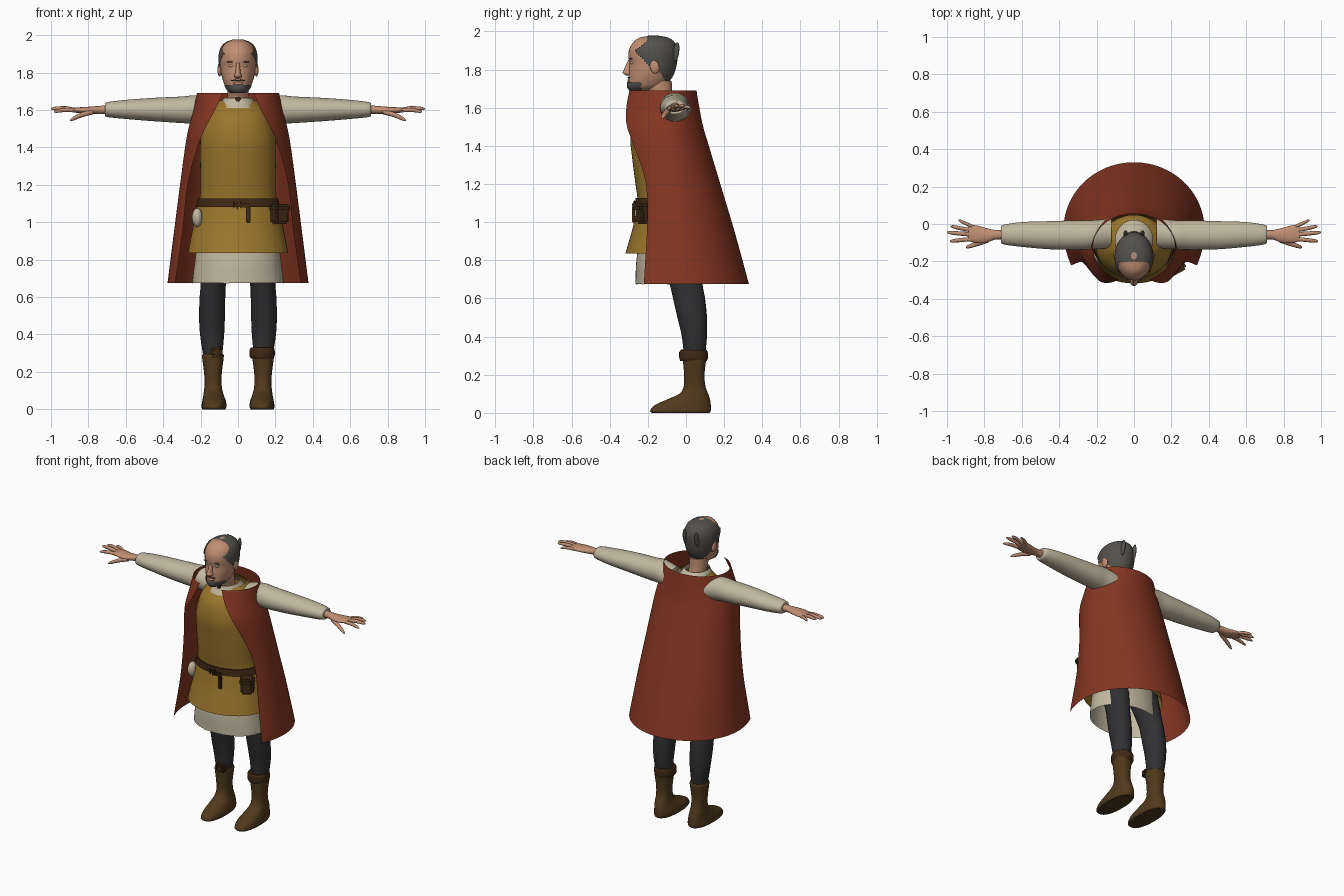
import bpy, bmesh, math
from mathutils import Vector

if "Cube" in bpy.data.objects:
    bpy.data.objects.remove(bpy.data.objects["Cube"])


def material(name, r, g, b):
    m = bpy.data.materials.new(name)
    m.diffuse_color = [(c / 255) ** 2.2 for c in (r, g, b)] + [1]
    m.use_nodes = True
    m.node_tree.nodes["Principled BSDF"].inputs["Base Color"].default_value = m.diffuse_color
    return m


RED = material("cape red", 133, 57, 39)
GOLD = material("tunic gold", 154, 118, 48)
LINEN = material("linen", 192, 182, 158)
SKIN = material("skin", 192, 142, 114)
HAIR = material("hair grey", 84, 82, 78)
GREY = material("trouser grey", 52, 52, 54)
BOOT = material("boot brown", 82, 60, 34)
BELT = material("belt brown", 66, 45, 27)


def make(name, bm, mat):
    bmesh.ops.recalc_face_normals(bm, faces=bm.faces)
    mesh = bpy.data.meshes.new(name)
    bm.to_mesh(mesh)
    bm.free()
    mesh.materials.append(mat)
    ob = bpy.data.objects.new(name, mesh)
    bpy.context.collection.objects.link(ob)
    return ob


def smooth_rows(rows, steps):
    """Catmull-Rom interpolation between cross-sections."""
    rows = [Vector(r) for r in rows]
    out = []
    for i in range(len(rows) - 1):
        p0, p1, p2 = rows[max(i - 1, 0)], rows[i], rows[i + 1]
        p3 = rows[min(i + 2, len(rows) - 1)]
        for k in range(steps):
            t = k / steps
            out.append(0.5 * (2 * p1 + (p2 - p0) * t + (2 * p0 - 5 * p1 + 4 * p2 - p3) * t * t
                              + (3 * p1 - p0 - 3 * p2 + p3) * t ** 3))
    return out + [rows[-1]]


def loft(name, mat, rows, axis="z", side=1, steps=4, segs=32, power=2.0,
         pad=0, caps=True, keep=None, hem=0):
    """Rows are (position, a0, a1, b0, b1): the extents of each oval section."""
    bm = bmesh.new()
    rings = []
    for j, (p, a0, a1, b0, b1) in enumerate(smooth_rows(rows, steps)):
        ring = []
        for i in range(segs):
            t = 2 * math.pi * i / segs
            c, s = math.cos(t), math.sin(t)
            a = (a0 + a1) / 2 + ((a1 - a0) / 2 + pad) * math.copysign(abs(c) ** (2 / power), c)
            b = (b0 + b1) / 2 + ((b1 - b0) / 2 + pad) * math.copysign(abs(s) ** (2 / power), s)
            q = p + (hem * abs(math.sin(3.5 * t) * math.sin(5 * t)) if j == 0 else 0)
            ring.append(bm.verts.new((a * side, b, q) if axis == "z" else (q * side, a, b)))
        rings.append(ring)
    for u, v in zip(rings, rings[1:]):
        for i in range(segs):
            n = (i + 1) % segs
            bm.faces.new((u[i], u[n], v[n], v[i]))
    if caps:
        bm.faces.new(rings[0])
        bm.faces.new(rings[-1])
    if keep:
        drop = [f for f in bm.faces if not keep(f.calc_center_median())]
        bmesh.ops.delete(bm, geom=drop, context="FACES")
    return make(name, bm, mat)


def ball(name, mat, loc, scale, tilt=0):
    bm = bmesh.new()
    bmesh.ops.create_uvsphere(bm, u_segments=16, v_segments=10, radius=1)
    ob = make(name, bm, mat)
    ob.location, ob.scale, ob.rotation_euler = loc, scale, (tilt, 0, 0)
    return ob


def box(name, mat, loc, size, bevel=0.008, turn=0):
    bm = bmesh.new()
    bmesh.ops.create_cube(bm, size=1)
    bmesh.ops.scale(bm, vec=size, verts=bm.verts)
    bmesh.ops.bevel(bm, geom=bm.edges[:], offset=bevel, segments=2, affect="EDGES")
    ob = make(name, bm, mat)
    ob.location, ob.rotation_euler = loc, (0, 0, turn)
    return ob


# Head, with hair and beard as trimmed shells over it
head = [(z, -w, w, f, b) for z, w, f, b in (
    (1.69, .03, -.29, -.19), (1.71, .058, -.304, -.12), (1.75, .078, -.302, -.085),
    (1.79, .089, -.300, -.065), (1.83, .094, -.297, -.055), (1.87, .097, -.302, -.05),
    (1.91, .094, -.297, -.052), (1.945, .078, -.275, -.068), (1.967, .05, -.245, -.098),
    (1.978, .015, -.19, -.15))]
loft("head", SKIN, head)
hairline = [(1.73, -.10), (1.78, -.13), (1.83, -.205), (1.90, -.27), (1.92, -.24),
            (1.95, -.205), (2.0, -.20)]


def in_hair(c):
    for (z0, y0), (z1, y1) in zip(hairline, hairline[1:]):
        if z0 <= c.z <= z1:
            return c.y > y0 + (y1 - y0) * (c.z - z0) / (z1 - z0)
    return False


loft("hair", HAIR, head, steps=8, segs=72, pad=.007, keep=in_hair)
loft("beard", HAIR, head, steps=8, segs=72, pad=.006,
     keep=lambda c: c.z < 1.732 and c.y < -.235)
loft("neck", SKIN, [(1.58, -.06, .06, -.18, -.05), (1.66, -.055, .055, -.19, -.07),
                    (1.74, -.058, .058, -.235, -.075)])
loft("nose", SKIN, [(1.768, -.012, .012, -.312, -.28), (1.782, -.021, .021, -.332, -.27),
                    (1.80, -.014, .014, -.326, -.27), (1.85, -.010, .010, -.304, -.27)], segs=16)
ball("mouth", SKIN, (0, -.297, 1.742), (.028, .011, .008))
for s in (-1, 1):
    ball("ear", SKIN, (s * .098, -.165, 1.815), (.012, .024, .036), .2)
    ball("eye", LINEN, (s * .036, -.279, 1.836), (.014, .013, .008))
    ball("brow", HAIR, (s * .038, -.288, 1.857), (.022, .008, .004))
    ball("moustache", HAIR, (s * .018, -.300, 1.758), (.020, .007, .004))
    ball("hair_lock", HAIR, (s * .045, -.052, 1.892), (.012, .016, .052), -.15)

# Tunic, undershirt and collar
loft("tunic", GOLD, [(z, -w, w, f, b) for z, w, f, b in (
    (.835, .268, -.318, .10), (.87, .262, -.308, .098), (.98, .24, -.277, .08),
    (1.09, .216, -.256, .05), (1.13, .205, -.255, .04), (1.2, .2, -.265, .03),
    (1.35, .203, -.284, .04), (1.45, .2, -.292, .045), (1.55, .178, -.272, .05),
    (1.61, .15, -.225, .045), (1.65, .10, -.195, .02))], segs=48, caps=False)
loft("undershirt", LINEN, [(.672, -.245, .245, -.265, .09), (.70, -.242, .242, -.264, .088),
                           (.78, -.232, .232, -.262, .08), (.88, -.22, .22, -.25, .07)],
     segs=64, caps=False, hem=.03)
loft("collar", LINEN, [(1.61, -.11, .11, -.235, .02), (1.64, -.092, .092, -.215, -.01),
                       (1.665, -.075, .075, -.205, -.04)], caps=False)
box("neck_clasp", BELT, (0, -.205, 1.65), (.03, .014, .04), .004)

# Belt with pouch, purse, knife and keys
loft("belt", BELT, [(1.082, -.226, .226, -.266, .062), (1.128, -.214, .214, -.264, .05)],
     steps=1, segs=48)
box("pouch", BELT, (.222, -.215, 1.04), (.08, .08, .10), .012, .5)
box("pouch_flap", BELT, (.224, -.22, 1.075), (.09, .09, .045), .012, .5)
ball("purse", LINEN, (-.218, -.185, 1.025), (.028, .035, .05))
box("knife_handle", BELT, (.042, -.273, 1.09), (.045, .018, .025), .005)
box("knife_sheath", BELT, (.055, -.276, 1.04), (.026, .016, .09), .005)
for x in (-.022, -.004, .014):
    box("key", BELT, (x, -.27, 1.088 + .3 * abs(x)), (.009, .012, .04), .003)

# Cape: an open sheet, sections of (height, half width, centre, back, front, edge angle)
bm = bmesh.new()
previous = None
for z, w, cy, rb, rf, edge in smooth_rows([
        (1.69, .22, -.12, .175, .19, 158), (1.6, .238, -.12, .19, .225, 149),
        (1.5, .265, -.11, .20, .268, 138), (1.4, .283, -.10, .22, .27, 130),
        (1.2, .31, -.08, .26, .26, 120), (.95, .342, -.05, .305, .31, 120),
        (.675, .377, -.03, .36, .42, 117)], 4):
    row = []
    for i in range(65):
        t = math.radians(edge) * (i / 32 - 1)
        c = math.cos(t)
        row.append(bm.verts.new((w * math.sin(t), cy + (rb if c > 0 else rf) * c, z)))
    if previous:
        for i in range(64):
            bm.faces.new((previous[i], previous[i + 1], row[i + 1], row[i]))
    previous = row
make("cape", bm, RED)


def finger(name, s, start, end, r):
    """A tapered oval section running outwards along x."""
    a, b = Vector(start), Vector(end)
    rows = []
    for t, k in ((0, 1), (.45, 1), (.85, .8), (1, .3)):
        p = a.lerp(b, t)
        p.z += .006 * math.sin(math.pi * t)
        rows.append((p.x, p.y - r * k, p.y + r * k, p.z - r * k, p.z + r * k))
    loft(name, SKIN, rows, "x", s, 3, 12)


# Arms, hands, legs and boots on both sides
for s in (-1, 1):
    loft("sleeve", LINEN, [
        (.12, -.13, .03, 1.51, 1.655), (.22, -.135, .02, 1.525, 1.678),
        (.30, -.138, .02, 1.53, 1.672), (.45, -.135, .015, 1.54, 1.665),
        (.60, -.122, .01, 1.552, 1.654), (.70, -.108, -.005, 1.563, 1.642),
        (.712, -.09, -.02, 1.575, 1.63)], "x", s)
    loft("hand", SKIN, [
        (.69, -.085, -.03, 1.575, 1.628), (.74, -.083, -.032, 1.58, 1.622),
        (.79, -.10, -.022, 1.578, 1.618), (.84, -.102, -.008, 1.582, 1.615),
        (.885, -.092, -.006, 1.588, 1.612)], "x", s, segs=24)
    finger("little_finger", s, (.86, -.015, 1.598), (.938, .02, 1.60), .010)
    finger("ring_finger", s, (.87, -.034, 1.60), (.982, -.012, 1.608), .011)
    finger("middle_finger", s, (.87, -.056, 1.60), (1.0, -.045, 1.606), .0115)
    finger("index_finger", s, (.87, -.08, 1.598), (.985, -.092, 1.59), .011)
    finger("thumb", s, (.775, -.085, 1.59), (.898, -.125, 1.545), .0135)
    loft("leg", GREY, [
        (.90, .01, .20, -.16, .05), (.68, .062, .20, -.088, .085), (.60, .068, .205, -.068, .10),
        (.50, .07, .208, -.045, .11), (.40, .074, .203, -.022, .11),
        (.28, .085, .185, -.008, .098)], side=s)
    loft("boot", BOOT, [
        (0, .068, .19, -.18, .122), (.012, .062, .195, -.188, .13), (.04, .064, .192, -.165, .13),
        (.07, .074, .186, -.10, .126), (.10, .083, .182, -.035, .116),
        (.14, .088, .178, -.012, .102), (.20, .086, .182, -.01, .097),
        (.28, .076, .192, -.016, .105), (.295, .08, .188, -.012, .10)],
         side=s, power=2.3)
loft("boot_cuff", BELT, [(.272, .07, .188, -.03, .108), (.285, .062, .196, -.034, .114),
                         (.318, .062, .196, -.034, .114), (.33, .07, .19, -.028, .108)])
box("boot_strap", BELT, (-.118, -.012, .305), (.065, .05, .055), .012)

# Smooth shading with sharp creases kept
bpy.ops.object.select_all(action="SELECT")
bpy.context.view_layer.objects.active = bpy.context.selected_objects[0]
bpy.ops.object.shade_smooth_by_angle(angle=math.radians(45))
